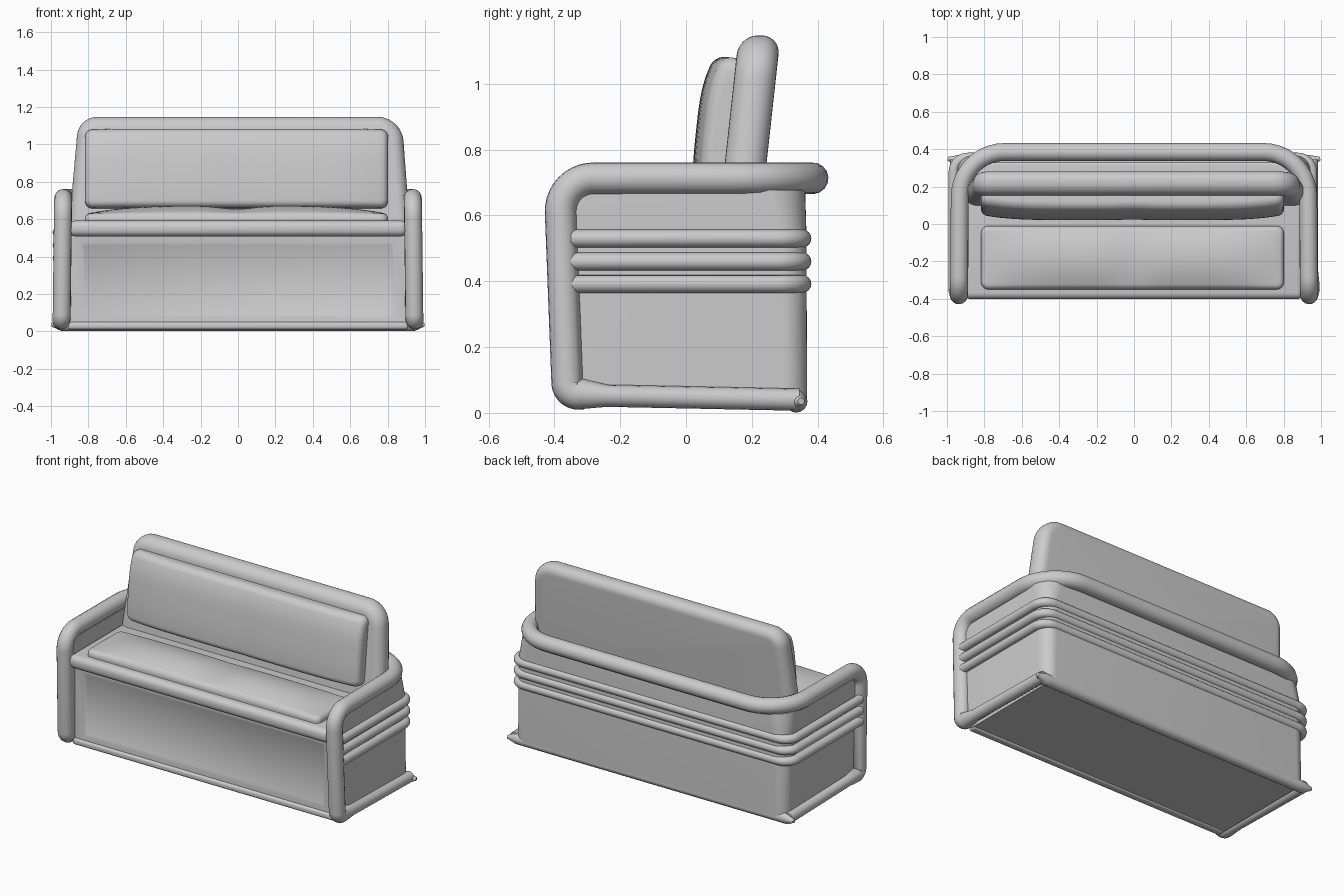
import bpy, bmesh, math
from mathutils import Vector, Matrix

if "Cube" in bpy.data.objects:
    bpy.data.objects.remove(bpy.data.objects["Cube"])


def fillet(pts, radii, closed=False, seg=10):
    """Round the corners of a polyline; one radius per point."""
    pts = [Vector(p) for p in pts]
    out, n = [], len(pts)
    for i, (p, r) in enumerate(zip(pts, radii)):
        if r == 0 or (not closed and i in (0, n - 1)):
            out.append(p)
            continue
        a = (pts[i - 1] - p).normalized()
        b = (pts[(i + 1) % n] - p).normalized()
        half = a.angle(b) / 2
        c = p + (a + b).normalized() * (r / math.sin(half))
        s = p + a * (r / math.tan(half)) - c
        e = p + b * (r / math.tan(half)) - c
        ang = s.angle(e)
        for k in range(seg + 1):
            t = k / seg
            out.append(c + (s * math.sin((1 - t) * ang) + e * math.sin(t * ang)) / math.sin(ang))
    return out


def add_mesh(name, bm, angle=40):
    bmesh.ops.recalc_face_normals(bm, faces=bm.faces)
    me = bpy.data.meshes.new(name)
    bm.to_mesh(me)
    bm.free()
    ob = bpy.data.objects.new(name, me)
    bpy.context.collection.objects.link(ob)
    bpy.ops.object.select_all(action='DESELECT')
    ob.select_set(True)
    bpy.context.view_layer.objects.active = ob
    bpy.ops.object.shade_smooth_by_angle(angle=math.radians(angle))
    return ob


def add_tube(name, pts, radius, scale=lambda p: 1.0):
    cu = bpy.data.curves.new(name, 'CURVE')
    cu.dimensions = '3D'
    cu.bevel_depth = radius
    cu.bevel_resolution = 6
    cu.use_fill_caps = True
    sp = cu.splines.new('POLY')
    sp.points.add(len(pts) - 1)
    for q, p in zip(sp.points, pts):
        q.co = (*p, 1)
        q.radius = scale(p)
    sp.use_smooth = True
    ob = bpy.data.objects.new(name, cu)
    bpy.context.collection.objects.link(ob)
    return ob


def box_bm(lo, hi):
    bm = bmesh.new()
    bmesh.ops.create_cube(bm, size=1)
    for v in bm.verts:
        v.co = [(l + h) / 2 + c * (h - l) for l, h, c in zip(lo, hi, v.co)]
    return bm


def add_box(name, lo, hi, bevel=0.0):
    bm = box_bm(lo, hi)
    if bevel:
        bmesh.ops.bevel(bm, geom=bm.edges[:], offset=bevel, segments=5, profile=0.5, affect='EDGES')
    return add_mesh(name, bm)


def cushion(name, hw, hh, depth, edge, puff, matrix):
    """Padded slab in local xy, rising along +z, displaced by puff(u, v)."""
    bm = box_bm((-hw, -hh, 0), (hw, hh, depth))
    up = [e for e in bm.edges if abs(e.verts[0].co.z - e.verts[1].co.z) > 1e-4]
    bmesh.ops.bevel(bm, geom=up, offset=0.04, segments=5, profile=0.5, affect='EDGES')
    top = [e for e in bm.edges if all(v.co.z > depth - 1e-4 for v in e.verts)]
    bmesh.ops.bevel(bm, geom=top, offset=edge, segments=5, profile=0.5, affect='EDGES')
    for axis, half, n in ((0, hw, 32), (1, hh, 12)):
        no = Vector((0, 0, 0))
        no[axis] = 1
        for k in range(1, n):
            bmesh.ops.bisect_plane(bm, geom=bm.verts[:] + bm.edges[:] + bm.faces[:],
                                   plane_co=no * half * (2 * k / n - 1), plane_no=no)
    for v in bm.verts:
        if v.co.z > depth * 0.3:
            v.co.z += puff(v.co.x / hw, v.co.y / hh)
    bm.transform(matrix)
    return add_mesh(name, bm, 60)


# Wrap-around tubular frame: side rails, front posts, arms and back rail
half = [(-0.95, 0.345, 0.04), (-0.95, -0.24, 0.052), (-0.943, -0.36, 0.06),
        (-0.935, -0.385, 0.713), (-0.93, 0.385, 0.713)]
path = half + [(-x, y, z) for x, y, z in reversed(half)]
add_tube("arm_frame", fillet(path, [0, 0, 0.035, 0.1, 0.24, 0.24, 0.1, 0.035, 0, 0]), 0.048,
         lambda p: 0.7 if p.z < 0.2 and p.y > -0.3 else 1.0)

# Back rail along the floor, pinched at the corners
rail = [Vector((x, 0.335 + 0.015 * (abs(x) > 0.97), 0.035)) for x in (-0.995, -0.94, -0.9, 0.9, 0.94, 0.995)]
add_tube("floor_rail", rail, 0.034, lambda p: 0.3 if abs(p.x) > 0.97 else 1.0)


# Outer shell around the sides and back
def u_path(x, y0, y1, z, r, shift=0.0):
    return fillet([(-x - shift, y0, z), (-x - shift, y1, z), (x, y1, z), (x, y0, z)], [0, r, r, 0])


bm = bmesh.new()
skin = [u_path(0.943, -0.36, 0.368, 0.04, 0.07), u_path(0.943, -0.36, 0.366, 0.55, 0.08),
        u_path(0.94, -0.36, 0.362, 0.678, 0.12)]
skin += [u_path(0.9, -0.36, 0.325, z, 0.06) for z in (0.678, 0.55, 0.04)]
rows = [[bm.verts.new(p) for p in lv] for lv in skin]
for a, b in zip(rows, rows[1:] + rows[:1]):
    for i in range(len(a) - 1):
        bm.faces.new((a[i], a[i + 1], b[i + 1], b[i]))
for k in (0, -1):
    bm.faces.new([r[k] for r in rows])
add_mesh("outer_shell", bm)

# Three piping ribs round the shell
for i, z in enumerate((0.392, 0.46, 0.53)):
    add_tube(f"rib_{i + 1}", u_path(0.952, -0.35, 0.354, z, 0.075, 0.012), 0.027)

# Base with framed, recessed front panel
bm = box_bm((-0.91, -0.335, 0.02), (0.91, 0.345, 0.53))
front = min(bm.faces, key=lambda f: f.calc_center_median().y)
bmesh.ops.inset_region(bm, faces=[front], thickness=0.06)
for v in front.verts:
    v.co.x = math.copysign(0.835, v.co.x)
    v.co.z = 0.475 if v.co.z > 0.3 else 0.075
bmesh.ops.inset_region(bm, faces=[front], thickness=0.02, depth=-0.01)
add_mesh("base", bm, 45)
add_box("front_kick_bar", (-0.91, -0.35, 0.01), (0.91, -0.3, 0.05), 0.015)

# Seat deck with rolled front edge
add_box("seat_deck", (-0.905, -0.402, 0.508), (0.905, 0.345, 0.592), 0.035)


# Seat cushion with two soft halves
def seat_puff(u, v):
    dome = (1 - v * v) * (1 - abs(u) ** 4)
    return dome * (0.043 - 0.016 * math.exp(-(u / 0.15) ** 2))


cushion("seat_cushion", 0.81, 0.17, 0.046, 0.025, seat_puff, Matrix.Translation((-0.008, -0.18, 0.582)))

# Backrest: rounded trapezoid leaning back
bm = bmesh.new()
outline = fillet([(-0.905, 0, 0.55), (-0.852, 0, 1.147), (0.875, 0, 1.147), (0.92, 0, 0.55)],
                 [0, 0.11, 0.14, 0], closed=True)
face = bm.faces.new([bm.verts.new(p) for p in outline])
ext = bmesh.ops.extrude_face_region(bm, geom=[face])
for v in ext["geom"]:
    if isinstance(v, bmesh.types.BMVert):
        v.co.y = 0.127
rim = [e for e in bm.edges if abs(e.verts[0].co.y - e.verts[1].co.y) < 1e-5
       and max(v.co.z for v in e.verts) > 0.56]
bmesh.ops.bevel(bm, geom=rim, offset=0.058, segments=7, profile=0.5, affect='EDGES', clamp_overlap=True)
for v in bm.verts:
    v.co.y += 0.118 + (v.co.z - 0.76) * 0.11
add_mesh("backrest", bm)


# Back cushion, rolling back towards the top
def back_puff(u, v):
    return (0.027 - 0.034 * max(0, v) ** 3 - 0.012 * max(0, -v) ** 3
            - 0.03 * abs(u) ** 6 - 0.004 * math.exp(-(u / 0.1) ** 2))


lean = Matrix.Translation((-0.008, 0.135, 0.867)) @ Matrix.Rotation(math.radians(90 - 6.3), 4, 'X')
cushion("back_cushion", 0.81, 0.212, 0.076, 0.03, back_puff, lean)
